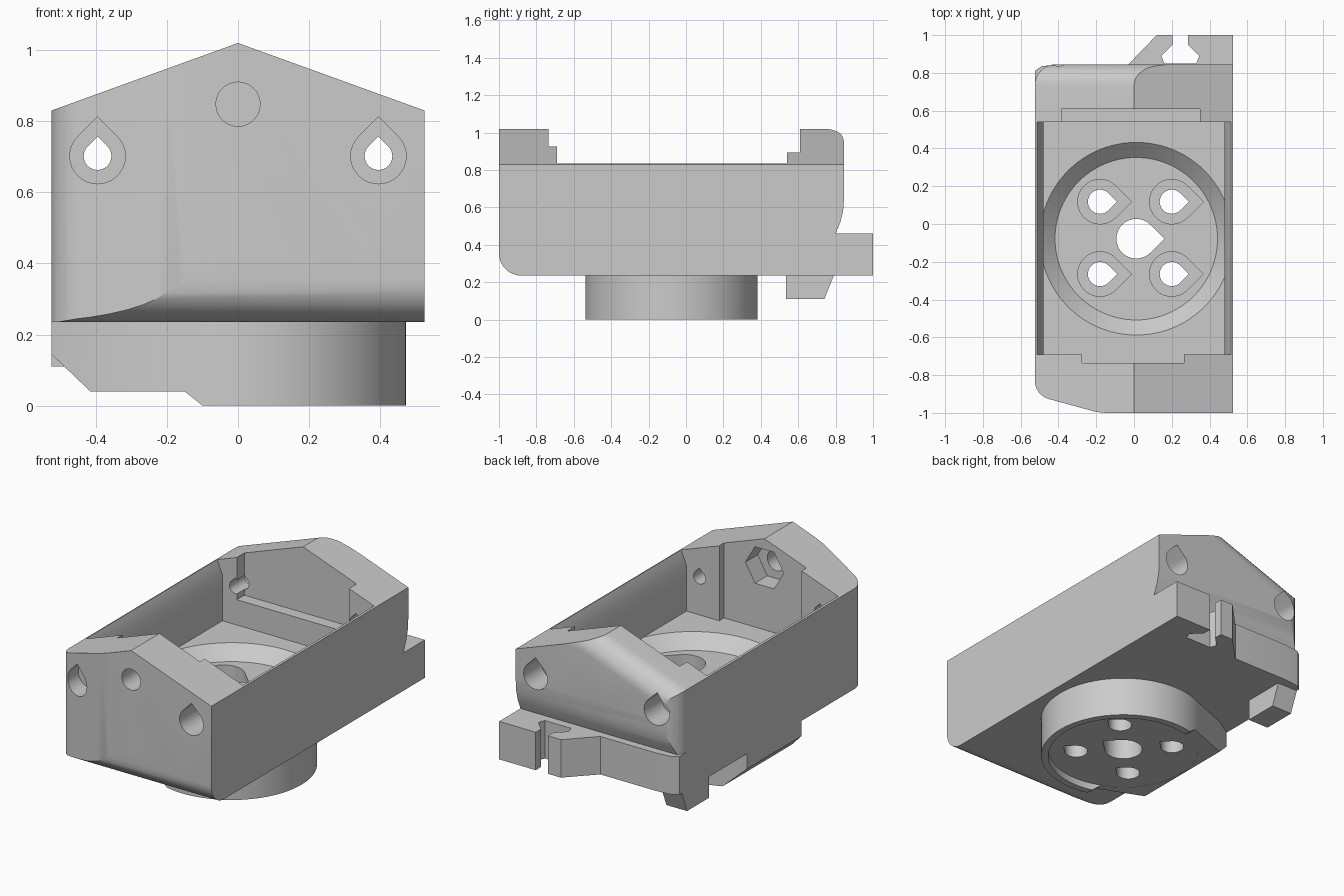
import bpy, bmesh
from math import sin, cos, pi, radians, sqrt

cube = bpy.data.objects.get("Cube")
if cube:
    bpy.data.objects.remove(cube, do_unlink=True)

grey = bpy.data.materials.new("plain grey")
grey.use_nodes = True
colour = (0.6, 0.6, 0.6, 1)
grey.diffuse_color = colour
grey.node_tree.nodes["Principled BSDF"].inputs["Base Color"].default_value = colour

PLACE = {
    "x": lambda u, v, w: (w, u, v),
    "y": lambda u, v, w: (u, w, v),
    "z": lambda u, v, w: (u, v, w),
}


def finish(bm, name):
    bmesh.ops.recalc_face_normals(bm, faces=bm.faces)
    mesh = bpy.data.meshes.new(name)
    bm.to_mesh(mesh)
    bm.free()
    mesh.materials.append(grey)
    ob = bpy.data.objects.new(name, mesh)
    bpy.context.collection.objects.link(ob)
    return ob


def loft(axis, low, high, a, b):
    """Solid between two outlines with equal point counts."""
    bm = bmesh.new()
    bottom = [bm.verts.new(PLACE[axis](u, v, a)) for u, v in low]
    top = [bm.verts.new(PLACE[axis](u, v, b)) for u, v in high]
    bm.faces.new(bottom)
    bm.faces.new(top)
    n = len(low)
    for i in range(n):
        j = (i + 1) % n
        bm.faces.new((bottom[i], bottom[j], top[j], top[i]))
    return bm


def prism(name, axis, pts, a, b):
    return finish(loft(axis, pts, pts, a, b), name)


def box(name, x0, x1, y0, y1, z0, z1):
    return prism(name, "z", [(x0, y0), (x1, y0), (x1, y1), (x0, y1)], z0, z1)


def arc(cx, cy, r, start, end, n):
    steps = [radians(start + (end - start) * i / n) for i in range(n + 1)]
    return [(cx + r * cos(t), cy + r * sin(t)) for t in steps]


def circle(cx, cy, r, n=64):
    return arc(cx, cy, r, 0, 360, n)[:-1]


def teardrop(cx, cy, r, point):
    """Circle with a right-angled tip in the given direction."""
    tip = radians(point)
    return arc(cx, cy, r, point + 45, point + 315, 24) + [
        (cx + r * sqrt(2) * cos(tip), cy + r * sqrt(2) * sin(tip))]


def combine(target, tool, how="DIFFERENCE"):
    mod = target.modifiers.new("cut", "BOOLEAN")
    mod.operation = how
    mod.solver = "EXACT"
    mod.object = tool
    bpy.context.view_layer.objects.active = target
    bpy.ops.object.modifier_apply(modifier=mod.name)
    bpy.data.objects.remove(tool, do_unlink=True)


# Housing: gabled block with a rounded rear edge on one roof slope
gable = [(-0.525, 0.235), (0.525, 0.235), (0.525, 0.83), (0, 1.02), (-0.525, 0.83)]
bm = loft("y", gable, gable, -1, 0.845)
bmesh.ops.recalc_face_normals(bm, faces=bm.faces)
edge = [e for e in bm.edges if all(v.co.y > 0.8 and v.co.z > 0.8 and v.co.x < 0.1 for v in e.verts)]
bmesh.ops.bevel(bm, geom=edge, offset=0.11, segments=8, profile=0.5, affect="EDGES")
housing = finish(bm, "housing")

# Side profile and plan trim the block
side = (arc(-0.88, 0.355, 0.12, 180, 270, 10) + [(0.8, 0.235), (0.8, 0.46), (0.825, 0.52), (0.84, 0.58)]
        + [(0.845, 0.65)] + arc(0.755, 0.94, 0.09, 0, 90, 10) + [(0.7, 1.03), (-1, 1.03)])
combine(housing, prism("side_trim", "x", side, -0.6, 0.6), "INTERSECT")
plan = ([(0.525, -1), (0.525, 0.845)] + arc(-0.415, 0.735, 0.11, 90, 180, 8)
        + arc(-0.425, -0.83, 0.1, 180, 255, 8) + [(-0.2, -0.995), (-0.15, -1)])
combine(housing, prism("plan_trim", "z", plan, 0.1, 1.2), "INTERSECT")

# Rear ledge and slotted clip
ledge = [(-0.525, 0.6), (0.525, 0.6), (0.525, 1), (0.285, 1), (0.285, 0.95), (0.345, 0.89), (0.33, 0.85),
         (0.16, 0.85), (0.145, 0.89), (0.205, 0.95), (0.205, 1), (0.12, 1), (-0.03, 0.845),
         (-0.4, 0.845), (-0.49, 0.835), (-0.525, 0.81)]
combine(housing, prism("rear_clip", "z", ledge, 0.235, 0.46), "UNION")

# Hook below the rear corner
hook = [(0.535, 0.3), (0.535, 0.11), (0.74, 0.11), (0.79, 0.235), (0.79, 0.3)]
combine(housing, prism("hook", "x", hook, -0.525, -0.39), "UNION")

# Round base with its side block
CX, CY = 0.012, -0.078
base = prism("round_base", "z", circle(CX, CY, 0.46, 96), 0, 0.3)
block = [(0, -0.53), (-0.15, -0.51), (-0.415, -0.4), (-0.525, -0.33),
         (-0.525, 0.18), (-0.415, 0.25), (-0.15, 0.35), (0, 0.37)]
combine(base, prism("base_block", "z", block, 0.02, 0.3), "UNION")
combine(base, prism("rim_recess", "z", circle(CX, CY, 0.42, 96), -0.1, 0.042))
under = [(0.025, -0.1), (-0.15, 0.04), (-0.415, 0.04), (-0.525, 0.145), (-0.7, 0.145), (-0.7, -0.1)]
combine(base, prism("underside_trim", "y", under, -0.7, 0.45))
combine(housing, base, "UNION")

# Cavity with flared wall tops, and end pockets
FLOOR = 0.48
cavity = [(-0.48, FLOOR), (0.48, FLOOR), (0.48, 0.75), (0.515, 0.835), (0.515, 1.2),
          (-0.515, 1.2), (-0.515, 0.835), (-0.48, 0.75)]
combine(housing, prism("cavity", "y", cavity, -0.69, 0.54))
combine(housing, box("rear_pocket", -0.385, 0.35, 0.5, 0.61, 0.63, 1.2))
combine(housing, box("front_pocket", -0.275, 0.265, -0.735, -0.6, FLOOR, 1.2))

# Conical bowl in the floor
cone = finish(loft("z", circle(CX, CY, 0.43, 96), circle(CX, CY, 0.51, 96), 0.405, FLOOR), "bowl")
combine(cone, box("bowl_limit", -0.48, 0.48, -1, 1, 0.3, 0.7), "INTERSECT")
combine(housing, cone)

# Screw holes through the base
combine(housing, prism("centre_hole", "z", teardrop(CX, CY, 0.105, 0), -0.1, 0.6))
for x in (-0.18, 0.2):
    for y in (-0.265, 0.118):
        combine(housing, prism("base_counterbore", "z", teardrop(x, y, 0.118, 0), 0.25, 0.45))
        combine(housing, prism("base_hole", "z", teardrop(x, y, 0.064, 0), -0.1, 0.3))

# Counterbored screw holes in both ends
for x in (-0.395, 0.395):
    combine(housing, prism("front_counterbore", "y", teardrop(x, 0.702, 0.078, 90), -1.1, -0.82))
    combine(housing, prism("front_hole", "y", teardrop(x, 0.702, 0.039, 90), -0.9, -0.6))
    combine(housing, prism("rear_counterbore", "y", teardrop(x, 0.702, 0.078, 90), 0.68, 0.95))
    combine(housing, prism("rear_hole", "y", teardrop(x, 0.702, 0.039, 90), 0.5, 0.75))

# Front centre hole with a hexagonal nut pocket
combine(housing, prism("cable_hole", "y", circle(0, 0.848, 0.062, 32), -1.1, -0.7))
combine(housing, prism("nut_pocket", "y", circle(0, 0.848, 0.125, 6), -0.85, -0.7))

bpy.ops.object.select_all(action="DESELECT")
housing.select_set(True)
bpy.context.view_layer.objects.active = housing
bpy.ops.object.shade_smooth_by_angle(angle=radians(25))
